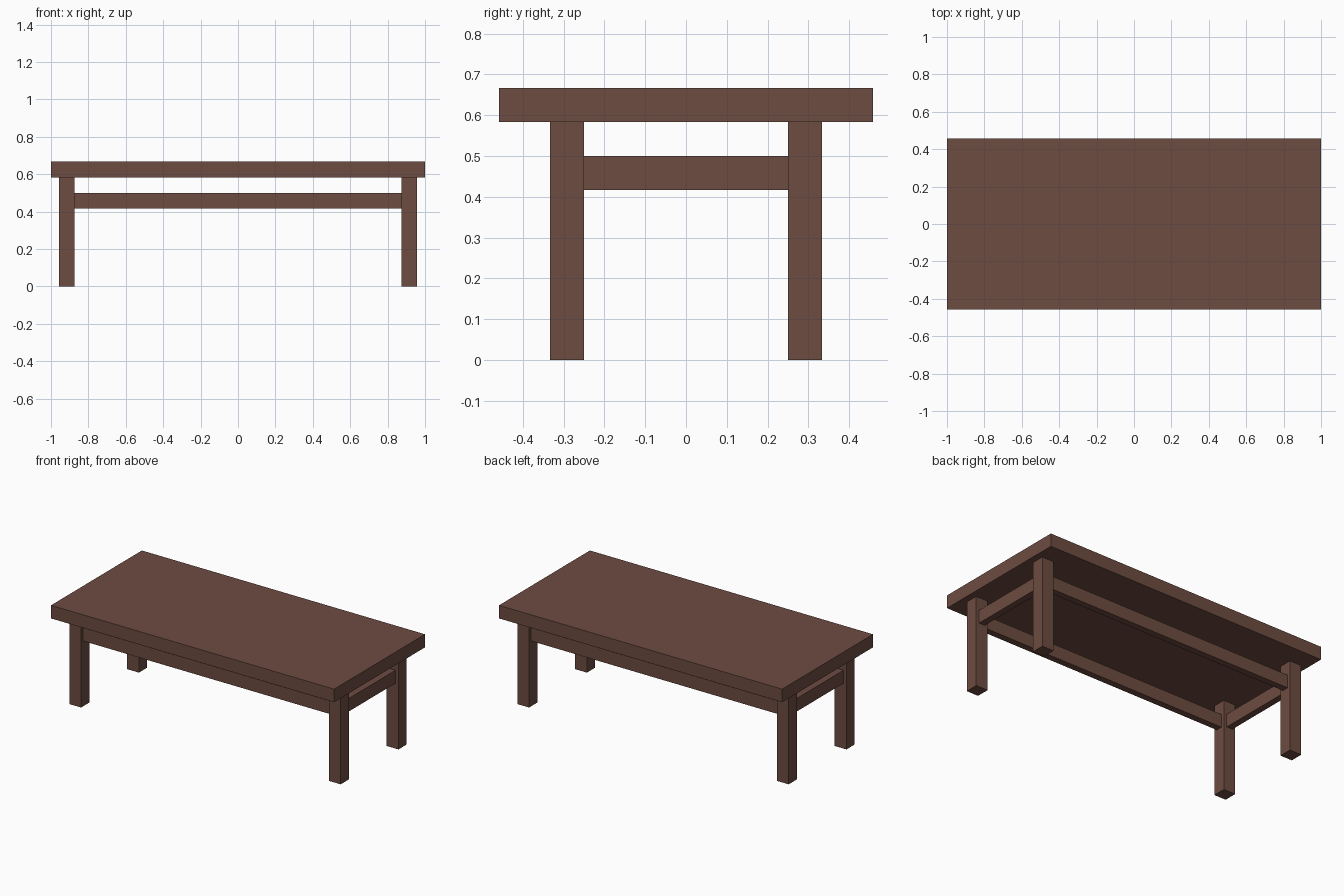
import bpy

if "Cube" in bpy.data.objects:
    bpy.data.objects.remove(bpy.data.objects["Cube"])

U = 1 / 12  # timber thickness

wood = bpy.data.materials.new("brown wood")
wood.diffuse_color = (0.153, 0.0723, 0.0529, 1)
wood.use_nodes = True
wood.node_tree.nodes["Principled BSDF"].inputs["Base Color"].default_value = wood.diffuse_color


def box(name, centre, size):
    bpy.ops.mesh.primitive_cube_add(size=1, location=centre)
    ob = bpy.context.object
    ob.name = name
    ob.scale = size
    bpy.ops.object.transform_apply(location=False, rotation=False, scale=True)
    ob.data.materials.append(wood)
    return ob


LEG_X, LEG_Y = 11 * U, 3.5 * U   # leg centres
RAIL_Z = 5.5 * U

# table top
box("table_top", (0, 0, 7.5 * U), (24 * U, 11 * U, U))

# four square legs
for sx, side in ((-1, "left"), (1, "right")):
    for sy, end in ((-1, "front"), (1, "back")):
        box(f"{end}_{side}_leg", (sx * LEG_X, sy * LEG_Y, 3.5 * U), (U, U, 7 * U))

# thin rails running between the legs
for s, end, side in ((-1, "front", "left"), (1, "back", "right")):
    box(f"{end}_rail", (0, s * LEG_Y, RAIL_Z), (21 * U, U / 2, U))
    box(f"{side}_rail", (s * LEG_X, 0, RAIL_Z), (U / 2, 6 * U, U))
